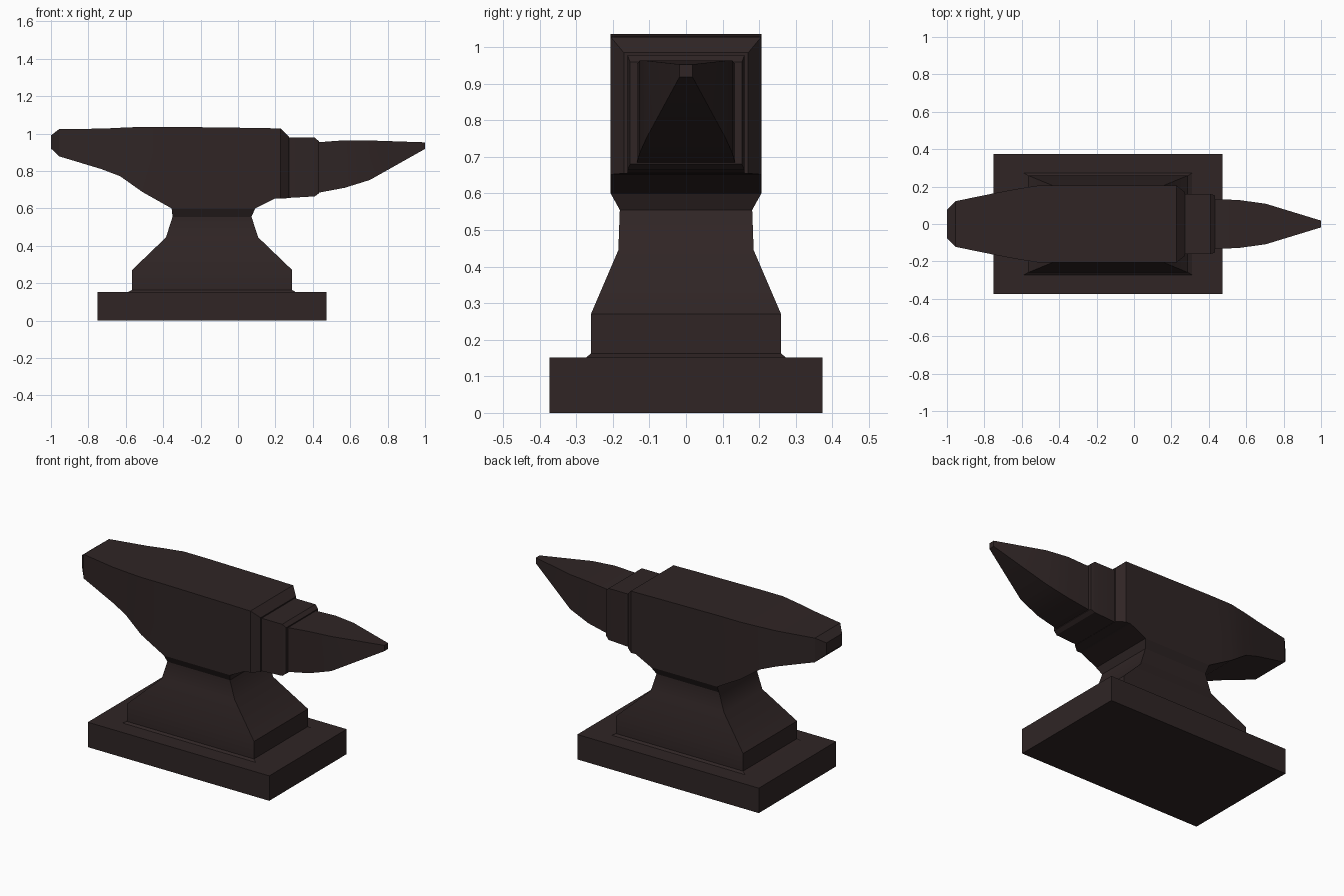
import bpy, bmesh, math

if "Cube" in bpy.data.objects:
    bpy.data.objects.remove(bpy.data.objects["Cube"])

iron = bpy.data.materials.new("dark iron")
iron.diffuse_color = (0.029, 0.0185, 0.0185, 1)
iron.use_nodes = True
iron.node_tree.nodes["Principled BSDF"].inputs["Base Color"].default_value = iron.diffuse_color


def loft(name, rings, smooth=True):
    """Skin a chain of four-cornered rings and cap both ends."""
    bm = bmesh.new()
    loops = [[bm.verts.new(p) for p in ring] for ring in rings]
    for a, b in zip(loops, loops[1:]):
        for i in range(4):
            j = (i + 1) % 4
            bm.faces.new((a[i], a[j], b[j], b[i]))
    bm.faces.new(loops[0])
    bm.faces.new(loops[-1])
    bmesh.ops.recalc_face_normals(bm, faces=bm.faces)
    mesh = bpy.data.meshes.new(name)
    bm.to_mesh(mesh)
    bm.free()
    mesh.materials.append(iron)
    ob = bpy.data.objects.new(name, mesh)
    bpy.context.collection.objects.link(ob)
    if smooth:
        bpy.ops.object.select_all(action='DESELECT')
        bpy.context.view_layer.objects.active = ob
        ob.select_set(True)
        bpy.ops.object.shade_smooth_by_angle(angle=math.radians(30))
    return ob


def flat_ring(z, x0, x1, hw):
    return [(x0, -hw, z), (x1, -hw, z), (x1, hw, z), (x0, hw, z)]


def upright_ring(x, hw, z0, z1):
    return [(x, -hw, z0), (x, hw, z0), (x, hw, z1), (x, -hw, z1)]


# Base plate
loft("base_plate", [flat_ring(z, -0.752, 0.472, 0.373) for z in (0, 0.152)], False)

# Foot and waist: z, left x, right x, half width
waist = [(0.14, -0.59, 0.31, 0.272), (0.152, -0.59, 0.31, 0.272),
         (0.163, -0.567, 0.29, 0.26), (0.27, -0.567, 0.29, 0.26),
         (0.445, -0.385, 0.108, 0.185), (0.555, -0.35, 0.072, 0.181),
         (0.60, -0.355, 0.092, 0.206)]
loft("foot_and_waist", [flat_ring(*s) for s in waist])

# Heel and face block: x, half width, bottom z, top z
body = [(-1.0, 0.075, 0.92, 0.99), (-0.955, 0.122, 0.878, 1.025),
        (-0.73, 0.168, 0.81, 1.026), (-0.63, 0.187, 0.772, 1.031),
        (-0.51, 0.206, 0.687, 1.036), (-0.355, 0.206, 0.60, 1.036),
        (0.092, 0.206, 0.60, 1.03), (0.195, 0.206, 0.652, 1.028),
        (0.228, 0.206, 0.652, 1.028), (0.272, 0.17, 0.655, 0.985)]
loft("heel_and_face", [upright_ring(*s) for s in body])

# Step between face and horn
step = [(0.25, 0.16, 0.655, 0.978), (0.41, 0.16, 0.664, 0.978),
        (0.432, 0.153, 0.68, 0.96)]
loft("step", [upright_ring(*s) for s in step])

# Horn
horn = [(0.42, 0.135, 0.682, 0.953), (0.57, 0.127, 0.71, 0.964),
        (0.705, 0.108, 0.752, 0.963), (1.0, 0.018, 0.918, 0.953)]
loft("horn", [upright_ring(*s) for s in horn])
